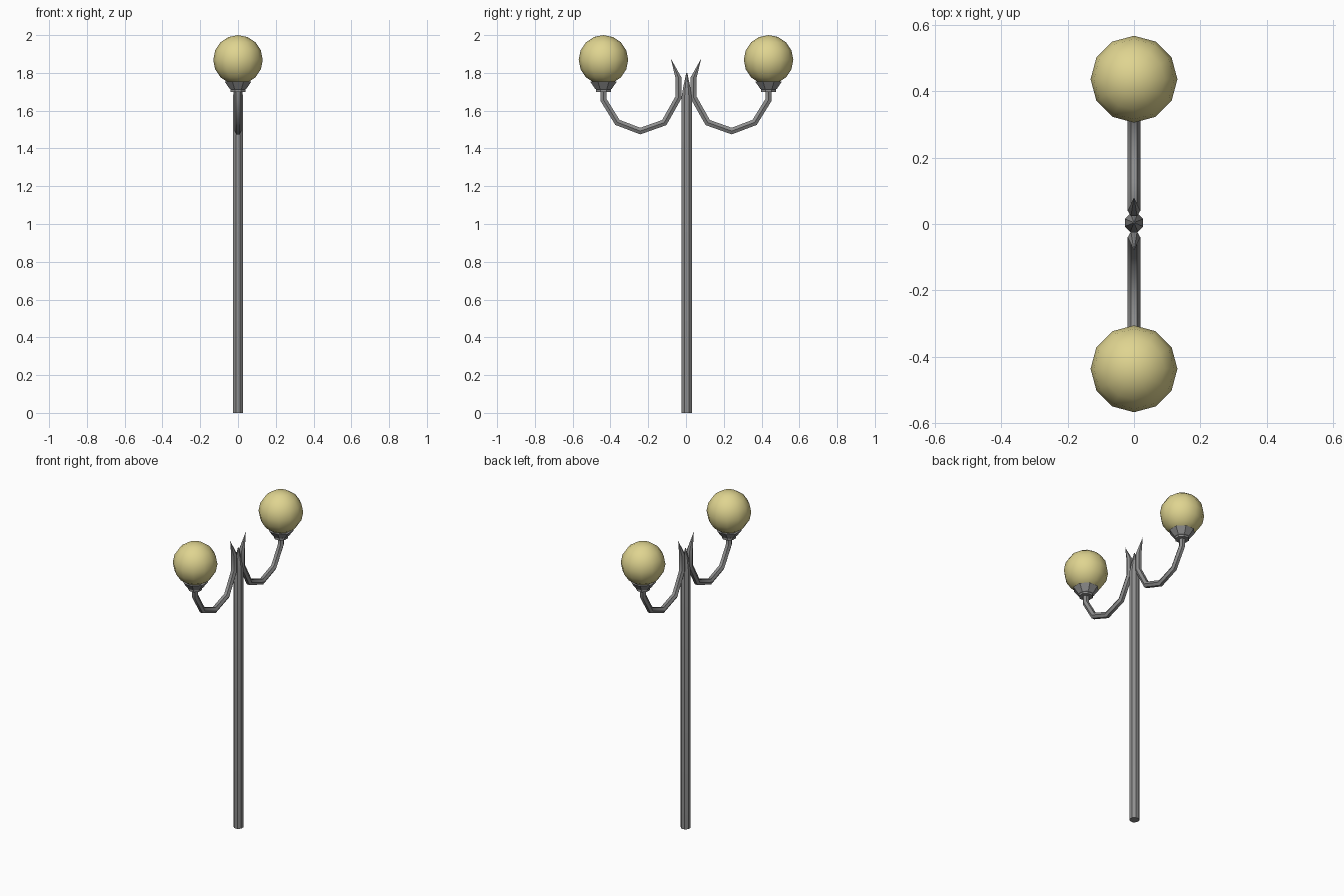
import bpy, bmesh
from math import pi, cos, sin, radians
from mathutils import Vector

old = bpy.data.objects.get("Cube")
if old:
    bpy.data.objects.remove(old, do_unlink=True)


def material(name, rgb):
    m = bpy.data.materials.new(name)
    m.use_nodes = True
    m.diffuse_color = (*rgb, 1)
    m.node_tree.nodes["Principled BSDF"].inputs["Base Color"].default_value = (*rgb, 1)
    return m


METAL = material("grey metal", (0.27, 0.27, 0.27))
GLASS = material("warm yellow glass", (0.74, 0.66, 0.28))


def finish(name, bm, mat, angle):
    bmesh.ops.recalc_face_normals(bm, faces=bm.faces[:])
    me = bpy.data.meshes.new(name)
    bm.to_mesh(me)
    bm.free()
    me.materials.append(mat)
    ob = bpy.data.objects.new(name, me)
    bpy.context.collection.objects.link(ob)
    bpy.ops.object.select_all(action='DESELECT')
    ob.select_set(True)
    bpy.context.view_layer.objects.active = ob
    bpy.ops.object.shade_smooth_by_angle(angle=radians(angle))
    return ob


def bridge(bm, rings):
    """Skin a list of equal rings and cap both ends."""
    n = len(rings[0])
    for a, b in zip(rings, rings[1:]):
        for i in range(n):
            j = (i + 1) % n
            bm.faces.new((a[i], a[j], b[j], b[i]))
    bm.faces.new(rings[0])
    bm.faces.new(rings[-1])
    bmesh.ops.remove_doubles(bm, verts=bm.verts[:], dist=0.0001)


def lathe(name, profile, sides, y, mat, angle):
    bm = bmesh.new()
    rings = [[bm.verts.new((r * cos(2 * pi * (i + .5) / sides),
                            y + r * sin(2 * pi * (i + .5) / sides), z))
              for i in range(sides)] for r, z in profile]
    bridge(bm, rings)
    return finish(name, bm, mat, angle)


def sweep(name, path, radius, sides, mat, side):
    """Mitred tube along a path in the y-z plane, ending in a point."""
    pts = [Vector((0, side * y, z)) for y, z in path]
    across = Vector((1, 0, 0))
    bm = bmesh.new()
    rings = []
    for k, p in enumerate(pts[:-1]):
        out = (pts[k + 1] - p).normalized()
        into = (p - pts[k - 1]).normalized() if k else out
        if k == len(pts) - 2:
            out = into
        tangent = (into + out).normalized()
        normal = across.cross(tangent) / tangent.dot(out)
        rings.append([bm.verts.new(p + radius * (across * cos(2 * pi * i / sides)
                                                 + normal * sin(2 * pi * i / sides)))
                      for i in range(sides)])
    bridge(bm, rings)
    # Sharp spike at the end of the tube
    bmesh.ops.delete(bm, geom=[f for f in bm.faces if set(f.verts) == set(rings[-1])],
                     context='FACES_ONLY')
    tip = bm.verts.new(pts[-1])
    for i in range(sides):
        bm.faces.new((rings[-1][i], rings[-1][(i + 1) % sides], tip))
    return finish(name, bm, mat, 50)


# Central post with a pointed top
lathe("post", [(.03, 0), (.03, 1.67), (.019, 1.73), (.003, 1.8)], 8, .004, METAL, 30)

ARM = [(.437, 1.74), (.437, 1.657), (.363, 1.538), (.242, 1.492),
       (.115, 1.537), (.04, 1.67), (.04, 1.775), (.08, 1.875)]
CUP = [(.042, 1.70), (.042, 1.713), (.048, 1.716), (.077, 1.755)]

# Matching curved arm, cup and globe on each side
for label, side in (("front", -1), ("back", 1)):
    sweep(label + "_arm", ARM, .019, 6, METAL, side)
    lathe(label + "_cup", CUP, 8, side * .437, METAL, 25)
    bm = bmesh.new()
    bmesh.ops.create_uvsphere(bm, u_segments=12, v_segments=8, radius=.131)
    bmesh.ops.translate(bm, verts=bm.verts[:], vec=(0, side * .437, 1.869))
    finish(label + "_globe", bm, GLASS, 60)
